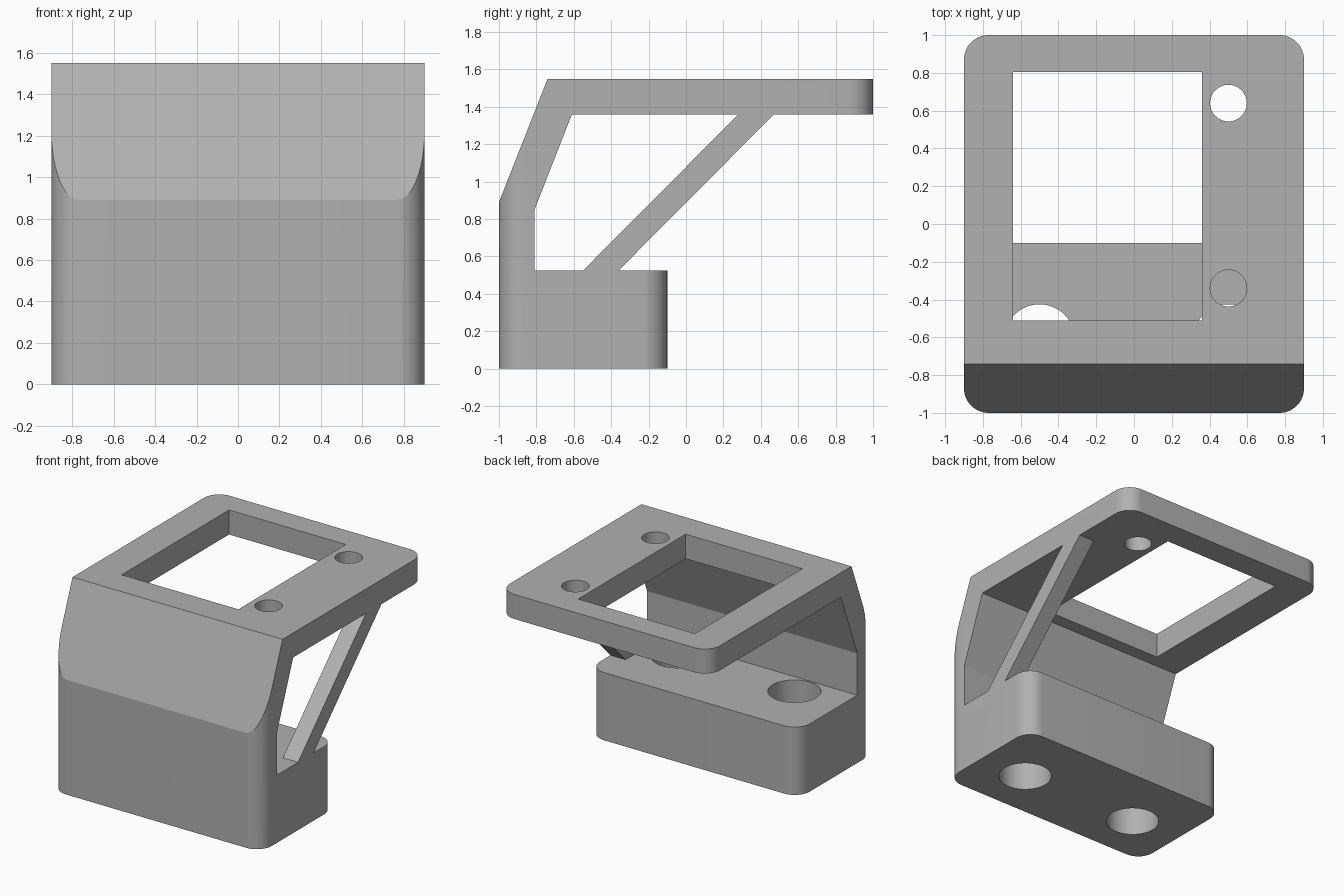
import bpy, bmesh, math
from mathutils import Vector

cube = bpy.data.objects.get("Cube")
if cube:
    bpy.data.objects.remove(cube, do_unlink=True)

HALF_W, CORNER = 0.9, 0.13
BASE_TOP, PLATE_BOTTOM, PLATE_TOP = 0.525, 1.36, 1.55

grey = bpy.data.materials.new("plain grey")
grey.use_nodes = True
colour = (0.44, 0.44, 0.44, 1)
grey.diffuse_color = colour
grey.node_tree.nodes["Principled BSDF"].inputs["Base Color"].default_value = colour


def prism(name, points, direction):
    """Extrude a closed outline of 3D points along a direction."""
    bm = bmesh.new()
    face = bm.faces.new([bm.verts.new(p) for p in points])
    grown = bmesh.ops.extrude_face_region(bm, geom=[face], use_keep_orig=True)
    verts = [v for v in grown["geom"] if isinstance(v, bmesh.types.BMVert)]
    bmesh.ops.translate(bm, verts=verts, vec=direction)
    bmesh.ops.recalc_face_normals(bm, faces=bm.faces)
    mesh = bpy.data.meshes.new(name)
    bm.to_mesh(mesh)
    bm.free()
    mesh.materials.append(grey)
    obj = bpy.data.objects.new(name, mesh)
    bpy.context.collection.objects.link(obj)
    return obj


def side_prism(name, profile, x0, x1):
    return prism(name, [(x0, y, z) for y, z in profile], Vector((x1 - x0, 0, 0)))


def upright_prism(name, outline, z0, z1):
    return prism(name, [(x, y, z0) for x, y in outline], Vector((0, 0, z1 - z0)))


def combine(target, tool, operation):
    """Apply a boolean and discard the tool object."""
    tool.hide_render = True
    mod = target.modifiers.new(operation, "BOOLEAN")
    mod.operation, mod.solver, mod.object = operation, "EXACT", tool
    bpy.context.view_layer.objects.active = target
    bpy.ops.object.modifier_apply(modifier=mod.name)
    bpy.data.objects.remove(tool, do_unlink=True)


def round_corner(target, sx, edge, sy, z0, z1):
    """Trim one upright corner to a quarter circle."""
    cx, cy = HALF_W - CORNER, edge - sy * CORNER
    steps = [math.pi / 2 * i / 12 for i in range(13)]
    arc = [(sx * (cx + CORNER * math.cos(a)), cy + sy * CORNER * math.sin(a)) for a in steps]
    out_x, out_y = sx * (HALF_W + 0.1), edge + sy * 0.1
    outline = arc + [(arc[-1][0], out_y), (out_x, out_y), (out_x, arc[0][1])]
    combine(target, upright_prism("corner_cutter", outline, z0, z1), "DIFFERENCE")


def drill(target, x, y, radius, z0, z1):
    turns = [math.tau * i / 48 for i in range(48)]
    outline = [(x + radius * math.cos(a), y + radius * math.sin(a)) for a in turns]
    combine(target, upright_prism("hole_cutter", outline, z0, z1), "DIFFERENCE")


# Base block, leaning front wall and top plate in one side profile
bracket = side_prism("bracket", [
    (-1, 0), (-1, 0.89), (-0.74, PLATE_TOP), (1, PLATE_TOP), (1, PLATE_BOTTOM),
    (-0.61, PLATE_BOTTOM), (-0.81, 0.85), (-0.81, BASE_TOP), (-0.1, BASE_TOP), (-0.1, 0),
], -HALF_W, HALF_W)

# Diagonal brace flush with one side, its ends sunk into base and plate
brace = side_prism("brace", [
    (-0.60, BASE_TOP - 0.05), (-0.41, BASE_TOP - 0.05),
    (0.52, PLATE_BOTTOM + 0.05), (0.33, PLATE_BOTTOM + 0.05),
], HALF_W - 0.13, HALF_W)
combine(bracket, brace, "UNION")

# Rounded upright corners: full front, back of base, back of plate
for side in (-1, 1):
    round_corner(bracket, side, -1, -1, -0.2, 1.8)
    round_corner(bracket, side, -0.1, 1, -0.2, 0.6)
    round_corner(bracket, side, 1, 1, 1.2, 1.8)

# Rectangular window through the plate
window = [(-0.64, -0.51), (0.36, -0.51), (0.36, 0.805), (-0.64, 0.805)]
combine(bracket, upright_prism("window_cutter", window, 1.2, 1.8), "DIFFERENCE")

# Small holes in the plate, large holes through the base
for y in (-0.34, 0.64):
    drill(bracket, 0.5, y, 0.097, 1.2, 1.8)
for x in (-0.5, 0.5):
    drill(bracket, x, -0.612, 0.187, -0.2, 0.7)

bpy.ops.object.select_all(action="DESELECT")
bracket.select_set(True)
bpy.context.view_layer.objects.active = bracket
bpy.ops.object.shade_smooth_by_angle(angle=math.radians(20))
